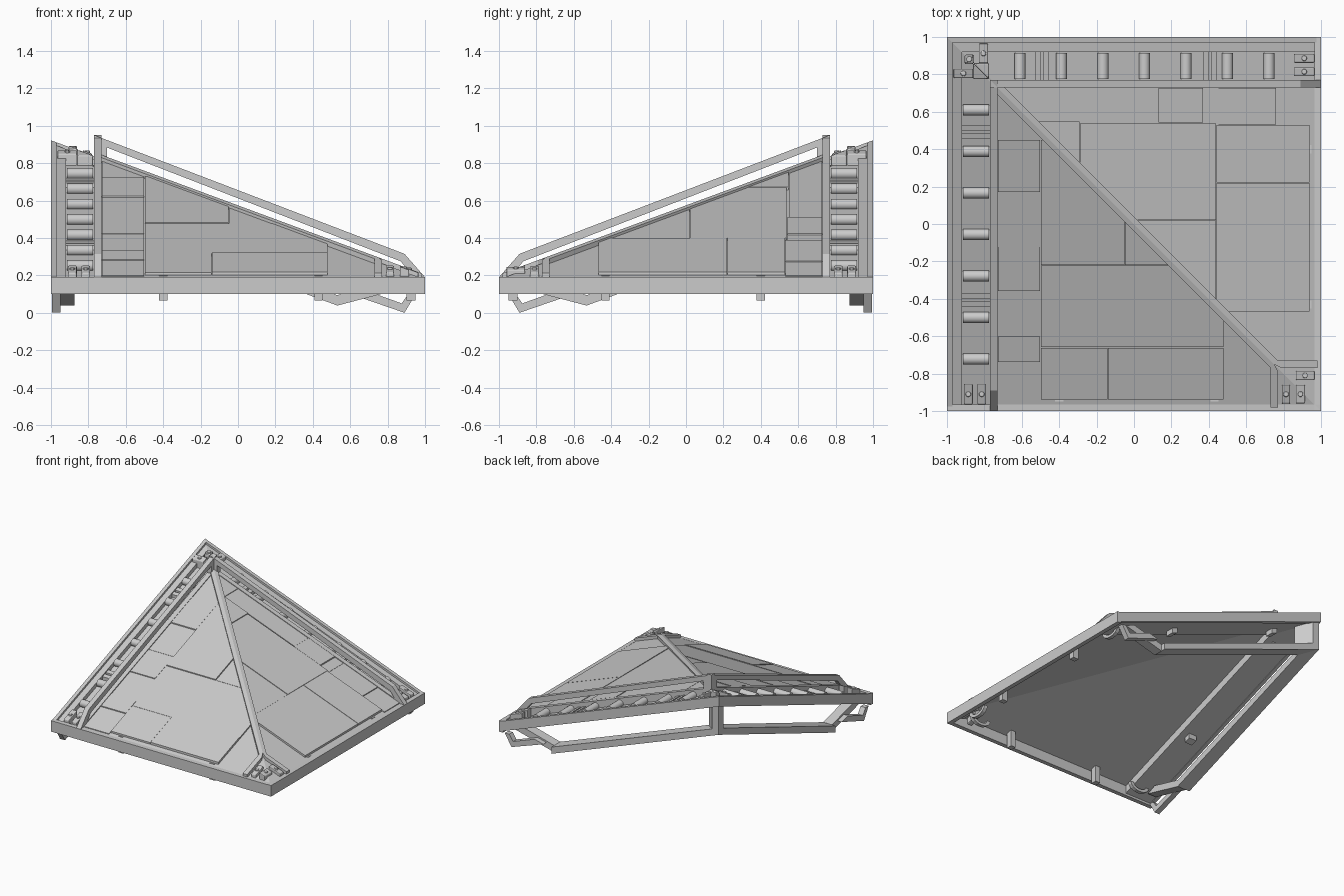
import bpy, bmesh, math
from mathutils import Matrix, Vector

if "Cube" in bpy.data.objects:
    bpy.data.objects.remove(bpy.data.objects["Cube"])

# The model mirrors across the hip diagonal: (x, y) -> (-y, -x).
# Every part is written for the right-hand slope, whose height depends on x only.
def slope(x):
    return 0.19 + 0.37 * (1 - x)

def clip(poly, c):
    """Keep the portion of a polygon with x + y >= c."""
    out = []
    for a, b in zip(poly, poly[1:] + poly[:1]):
        da, db = a[0] + a[1] - c, b[0] + b[1] - c
        if da >= 0:
            out.append(a)
        if da * db < 0:
            t = da / (da - db)
            out.append((a[0] + t * (b[0] - a[0]), a[1] + t * (b[1] - a[1])))
    return out

def loft(bm, low, high):
    a = [bm.verts.new(p) for p in low]
    b = [bm.verts.new(p) for p in high]
    bm.faces.new(a[::-1])
    bm.faces.new(b)
    for i in range(len(a)):
        j = (i + 1) % len(a)
        bm.faces.new((a[i], a[j], b[j], b[i]))

def slab(poly, top, bottom):
    """Plan polygon following the roof slope."""
    return lambda bm: loft(bm, [(x, y, slope(x) + bottom) for x, y in poly],
                           [(x, y, slope(x) + top) for x, y in poly])

def rect(x0, x1, y0, y1):
    return [(x0, y0), (x1, y0), (x1, y1), (x0, y1)]

def bar(profile, y0, y1):
    """Side profile (x, z) extruded along y."""
    return lambda bm: loft(bm, [(x, y0, z) for x, z in profile], [(x, y1, z) for x, z in profile])

def cyl(centre, r, length, axis, seg=16):
    q = Vector((0, 0, 1)).rotation_difference(Vector(axis)).to_matrix().to_4x4()
    return lambda bm: bmesh.ops.create_cone(bm, cap_ends=True, segments=seg, radius1=r, radius2=r,
                                            depth=length, matrix=Matrix.Translation(centre) @ q)

def part(name, shapes, sides="RF", smooth=False, bevel=0):
    for side in sides:
        bm = bmesh.new()
        for s in shapes:
            s(bm)
        if side == "F":
            for v in bm.verts:
                v.co = (-v.co.y, -v.co.x, v.co.z)
        bmesh.ops.recalc_face_normals(bm, faces=bm.faces)
        me = bpy.data.meshes.new(name)
        bm.to_mesh(me)
        bm.free()
        ob = bpy.data.objects.new(name + ("_right" if side == "R" else "_front"), me)
        bpy.context.collection.objects.link(ob)
        if bevel:
            m = ob.modifiers.new("bevel", "BEVEL")
            m.width, m.segments = bevel, 2
        if smooth:
            bpy.context.view_layer.objects.active = ob
            ob.select_set(True)
            bpy.ops.object.shade_smooth_by_angle()
            ob.select_set(False)

# thin roof deck
part("roof_deck", [slab([(-.74, .74), (.98, .74), (.98, -.98)], -.012, -.02)])

# raised cladding plates, different on each slope
G = .002
def plates(boxes):
    return [slab(clip(rect(a + G, b - G, c + G, d - G), .03), h, -.014) for a, b, c, d, h in boxes]
part("roof_plates", plates([
    (.44, .94, -.47, .22, .004), (.44, .94, .22, .53, .004), (-.02, .44, -.43, .02, 0),
    (-.29, .44, .02, .54, .002), (-.51, -.29, .29, .55, .004), (-.73, -.51, .55, .73, -.004),
    (-.51, .13, .55, .73, -.004), (.13, .37, .54, .73, 0), (.37, .45, .54, .73, -.006),
    (.45, .76, .53, .73, -.003), (.76, .96, .53, .73, -.006)]), "R")
part("roof_plates", plates([
    (.66, .94, -.48, .14, .006), (.22, .66, -.48, .5, 0), (.66, .94, .14, .5, .002),
    (-.45, .22, .05, .5, .004), (-.17, .22, -.2, .05, -.002), (-.73, -.45, .5, .73, -.004),
    (-.45, -.17, .5, .73, 0), (-.17, .12, .5, .73, -.005), (.12, .36, .5, .73, -.003),
    (.36, .6, .5, .73, -.006), (.6, .74, .5, .73, -.002), (.74, .96, .5, .73, -.006)]), "F")

# hip bar with the fork at the low corner
part("hip_bar", [slab([(-.75, .75), (-.71, .75), (.77, -.73), (.75, -.75)], .014, -.018),
                 slab([(.75, -.75), (.77, -.73), (.98, -.73), (.98, -.77), (.79, -.77)], .014, -.018)])

# level eave beam
part("eave_beam", [bar([(.965, .1), (1, .1), (1, .19), (.965, .192)], -1, 1)])

# sloping side channel: outer rim, ledge, floor and inner wall
part("channel_rim", [slab([(-1, 1), (1, 1), (1, .97), (-.97, .97)], -.008, -.09)])
part("channel_ledge", [slab([(-.975, .975), (.97, .975), (.97, .92), (-.92, .92)], -.025, -.085)])
part("channel_floor", [slab([(-.92, .925), (.97, .925), (.97, .76), (-.77, .76)], -.06, -.085)])
part("channel_inner_wall", [slab([(-.77, .77), (.97, .77), (.97, .73), (-.73, .73)], 0, -.085)])

# raised rail over the inner wall, with an open slot beneath it
part("raised_rail", [bar([(-.77, .80), (-.77, .95), (.89, .315), (1, .19), (.93, .2), (.87, .275),
                          (-.70, .883), (-.70, .80)], .73, .77)])

# rollers and flat ribs lying in the channel
xs = [-.61 + .222 * i for i in range(7)]
part("channel_roller", [cyl((x, .845, slope(x) - .042), .03, .14, (0, 1, 0)) for x in xs], smooth=True)
part("channel_rib", [slab(rect(x, x + .03, .77, .92), -.035, -.065) for x in (-.53, -.485, .37, .415)])

# clamp lugs with bolts at the three visible corners
def lug(x0, x1, y0, y1, top):
    xc, yc = (x0 + x1) / 2, (y0 + y1) / 2
    return [slab(rect(x0, x1, y0, y1), top, -.07),
            cyl((xc, yc, slope(xc) + top), .015, .016, (0, 0, 1), 12)]
part("end_lug", lug(.855, .965, .79, .838, .01) + lug(.855, .965, .862, .91, .01), bevel=.006)
part("peak_lug", lug(-.83, -.78, .86, .965, .002) + lug(-.905, -.855, .86, .905, -.002)
     + [slab([(-.86, .86), (-.775, .86), (-.775, .775)], -.005, -.07)], bevel=.006)
part("low_corner_lug", lug(.865, .965, -.835, -.785, .012) + lug(.865, .915, -.96, -.86, .008),
     "R", bevel=.006)
part("low_corner_lug", lug(.86, .96, -.835, -.79, .012), "F", bevel=.006)

# hanging lower rail, parallel to the roof, with a diagonal plate post at the peak corner
part("lower_rail", [slab([(-.99, .99), (.53, .99), (.53, .875), (-.875, .875)], -.27, -.325),
                    bar([(.53, .038), (.88, .13), (.80, .165), (.53, .094)], .875, .955)])
part("peak_post", [slab([(-.99, .99), (-.93, .99), (-.83, .89), (-.86, .86)], -.06, -.30)])

# small bent bracket under the lower end
part("end_bracket", [bar([(.60, .10), (.89, 0), (.95, .10), (.91, .10), (.875, .05), (.68, .12)],
                         .95, .995)])

# underside pegs and cable loops
part("eave_peg", [bar([(.90, .065), (.95, .065), (.95, .2), (.90, .2)], y - .022, y + .022)
                  for y in (-.43, .4)])
part("slope_peg", [slab(rect(x - .025, x + .025, .79, .86), -.06, -.125) for x in (-.66, .32)])
def arch(y):
    pts = [(y - .09 * math.cos(a), .165 - .06 * math.sin(a)) for a in [i * math.pi / 8 for i in range(9)]]
    pts += [(y + .06 * math.cos(a), .165 - .038 * math.sin(a)) for a in [i * math.pi / 8 for i in range(9)]]
    return lambda bm: loft(bm, [(.86, p, z) for p, z in pts], [(.89, p, z) for p, z in pts])
part("cable_loop", [arch(y) for y in (-.78, .78)])
